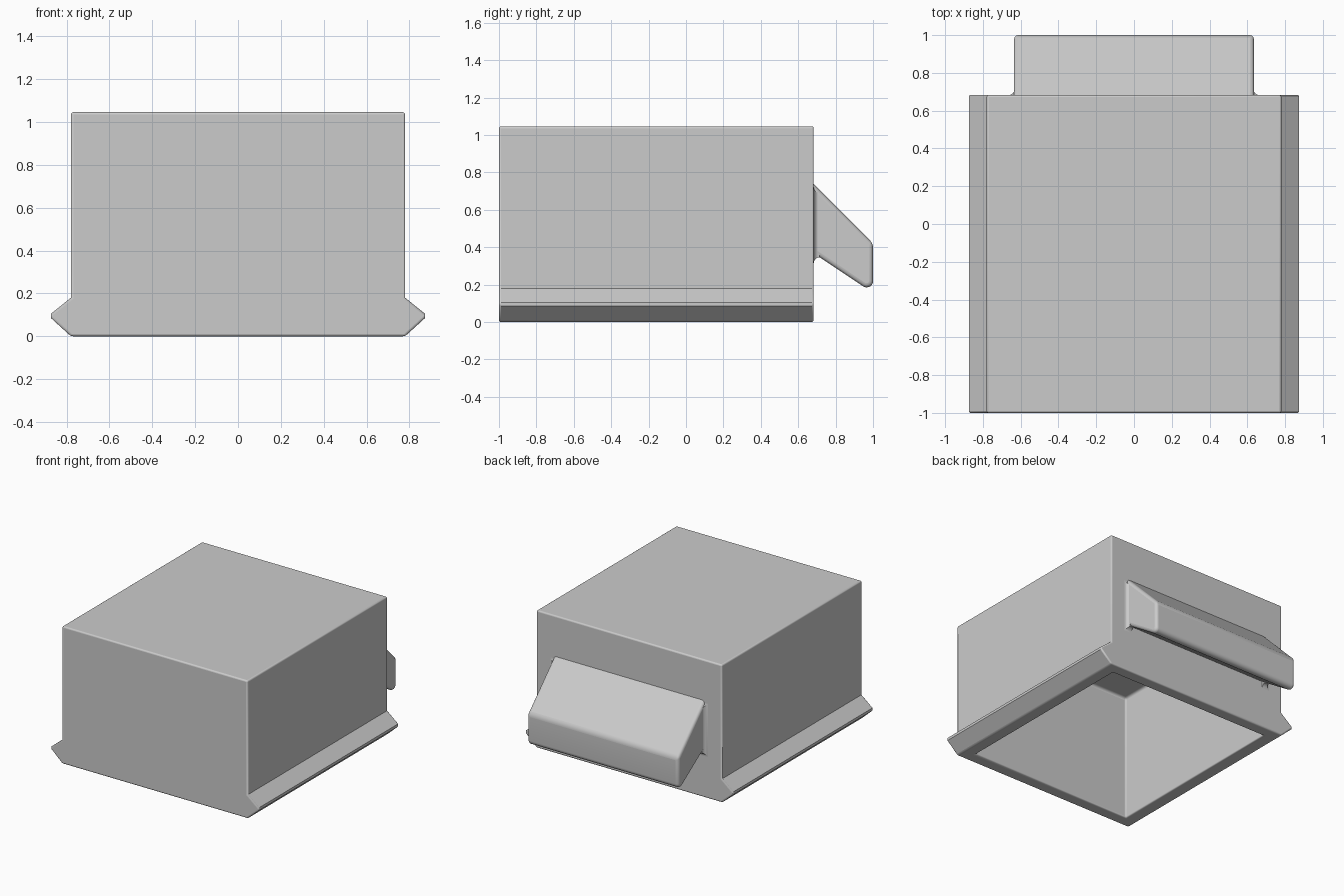
import bpy, bmesh, math

default = bpy.data.objects.get("Cube")
if default:
    bpy.data.objects.remove(default)

# One plain grey for everything
grey = bpy.data.materials.new("plain grey")
grey.use_nodes = True
colour = (0.6, 0.6, 0.6, 1)
grey.diffuse_color = colour
grey.node_tree.nodes["Principled BSDF"].inputs["Base Color"].default_value = colour

BACK = 0.683
TOP = 1.046
WALL = 0.13
FILLET = 0.03


def prism(bm, points, offset):
    """Extrude a closed profile of 3D points along an offset."""
    face = bm.faces.new([bm.verts.new(p) for p in points])
    new = bmesh.ops.extrude_face_region(bm, geom=[face], use_keep_orig=True)["geom"]
    bmesh.ops.translate(bm, vec=offset, verts=[v for v in new if isinstance(v, bmesh.types.BMVert)])
    bmesh.ops.recalc_face_normals(bm, faces=bm.faces)


def finish(bm, name, weight_rule=None, width=0.025):
    """Turn the bmesh into an object, rounding edges by a weight rule."""
    if weight_rule:
        layer = bm.edges.layers.float.new("bevel_weight_edge")
        for e in bm.edges:
            e[layer] = weight_rule(e)
    mesh = bpy.data.meshes.new(name)
    bm.to_mesh(mesh)
    bm.free()
    mesh.materials.append(grey)
    obj = bpy.data.objects.new(name, mesh)
    bpy.context.collection.objects.link(obj)
    if weight_rule:
        bevel = obj.modifiers.new("rounded edges", "BEVEL")
        bevel.limit_method = "WEIGHT"
        bevel.width = width
        bevel.segments = 4
    bpy.ops.object.select_all(action="DESELECT")
    obj.select_set(True)
    bpy.context.view_layer.objects.active = obj
    bpy.ops.object.shade_smooth_by_angle(angle=math.radians(30))


# Housing: side rails with a narrow flat tip are part of the cross-section
half = [(0.78, 0), (0.873, 0.085), (0.873, 0.105), (0.78, 0.18), (0.78, TOP)]
outline = half + [(-x, z) for x, z in reversed(half)]
bm = bmesh.new()
prism(bm, [(x, -1, z) for x, z in outline], (0, 1 + BACK, 0))

# Hollow the housing from below
bm.normal_update()
floor = min(bm.faces, key=lambda f: f.calc_center_median().z)
bmesh.ops.inset_individual(bm, faces=[floor], thickness=WALL)
cavity = bmesh.ops.extrude_discrete_faces(bm, faces=[floor])["faces"][0]
bmesh.ops.translate(bm, vec=(0, 0, 0.967), verts=cavity.verts)
bm.normal_update()


def housing_weight(e):
    a, b = (v.co for v in e.verts)
    mid = (a + b) / 2
    along_y = abs(a.y - b.y) > 1
    if e.calc_face_angle(0) < 0.1:
        return 0
    if along_y and 0.05 < mid.z < 0.2:
        return 0                         # crisp rail tip and inner corner
    if abs(a.z - b.z) < 0.01 and 0.9 < mid.z < 1:
        return 1                         # broad rounding around the cavity roof
    if abs(a.z - b.z) < 0.03 and abs(mid.x) > 0.86:
        return 0.3                       # short ends of the rail tip
    return 0.6


finish(bm, "housing", housing_weight, width=0.042)

# Back hook: a sloped wedge set into the back wall, with a rounded lower lip
R = 0.034
hook_profile = [(0.63, 0.79), (1.0, 0.42)]
for i in range(8):
    a = math.radians(-124 * i / 7)
    hook_profile.append((1 - R + R * math.cos(a), 0.219 + R * math.sin(a)))
hook_profile.append((0.63, 0.403))
bm = bmesh.new()
prism(bm, [(-0.635, y, z) for y, z in hook_profile], (1.27, 0, 0))


def hook_weight(e):
    a, b = (v.co for v in e.verts)
    across = abs(a.x - b.x) > 1
    if max(a.y, b.y) < BACK or (across and a.z < 0.3):
        return 0
    return 1


finish(bm, "back_hook", hook_weight, width=0.022)

# Curved flares where the two ends of the hook meet the wall
for side, name in ((1, "left_hook_fillet"), (-1, "right_hook_fillet")):
    bm = bmesh.new()
    rings = []
    for i in range(7):
        t = math.pi / 2 * i / 6
        y = BACK + FILLET * (1 - math.cos(t))
        grow = FILLET * (1 - math.sin(t))
        inner, outer = side * 0.6, side * (0.633 + grow)
        low, high = 0.345 - grow, 0.69 + grow
        rings.append([bm.verts.new(p) for p in
                      ((inner, y, low), (outer, y, low), (outer, y, high), (inner, y, high))])
    for r, s in zip(rings, rings[1:]):
        for k in range(4):
            n = (k + 1) % 4
            bm.faces.new((r[k], r[n], s[n], s[k]))
    bm.faces.new(rings[0])
    bm.faces.new(rings[-1])
    bmesh.ops.recalc_face_normals(bm, faces=bm.faces)
    finish(bm, name)
